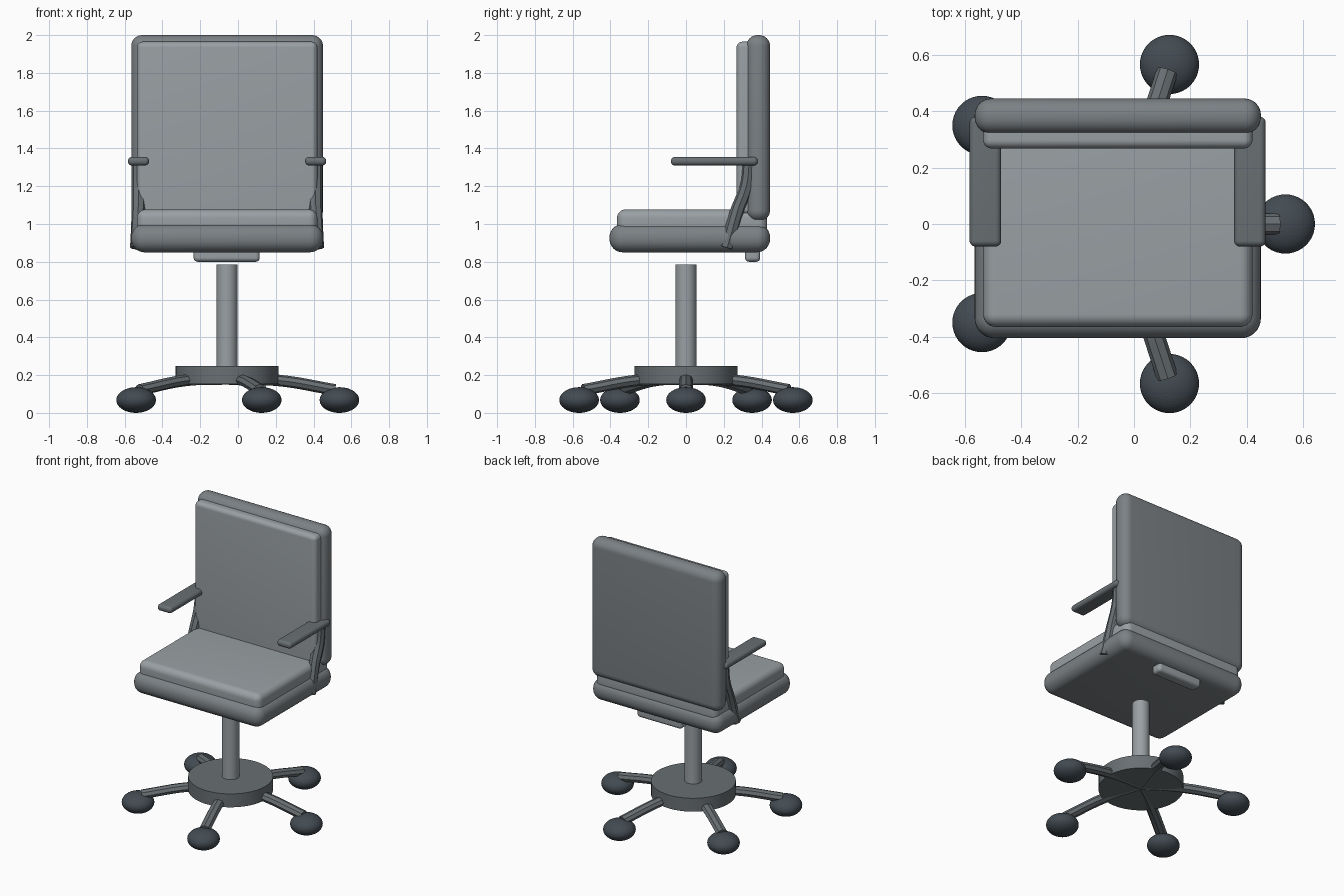
import bpy
from math import cos, sin, radians

if "Cube" in bpy.data.objects:
    bpy.data.objects.remove(bpy.data.objects["Cube"])

CX = -0.058  # chair axis in x


def material(name, rgb):
    m = bpy.data.materials.new(name)
    m.diffuse_color = (*rgb, 1)
    m.use_nodes = True
    m.node_tree.nodes["Principled BSDF"].inputs["Base Color"].default_value = m.diffuse_color
    return m


DARK = material("dark_slate", (0.055, 0.07, 0.085))
FRAME = material("frame_grey", (0.14, 0.16, 0.17))
SHELL = material("shell_grey", (0.2, 0.22, 0.235))
PAD = material("pad_grey", (0.32, 0.35, 0.37))


def finish(ob, name, mat, smooth=True):
    ob.name = name
    ob.data.materials.append(mat)
    if smooth:
        bpy.ops.object.shade_smooth_by_angle(angle=radians(35))
    return ob


def slab(name, x, y, z, radius, mat):
    """Rounded box from (min, max) ranges."""
    bpy.ops.mesh.primitive_cube_add(size=1, location=[(a + b) / 2 for a, b in (x, y, z)])
    ob = bpy.context.object
    ob.scale = [b - a for a, b in (x, y, z)]
    bpy.ops.object.transform_apply(location=False, rotation=False, scale=True)
    mod = ob.modifiers.new("round", 'BEVEL')
    mod.width, mod.segments = radius, 8
    bpy.ops.object.modifier_apply(modifier="round")
    return finish(ob, name, mat)


def cylinder(name, radius, z0, z1, mat):
    bpy.ops.mesh.primitive_cylinder_add(vertices=48, radius=radius, depth=z1 - z0,
                                        location=(CX, 0, (z0 + z1) / 2))
    return finish(bpy.context.object, name, mat)


def tube(name, pts, radius, mat, squash=1.0):
    """Eight-sided swept bar, optionally flattened in z."""
    cu = bpy.data.curves.new(name, 'CURVE')
    cu.dimensions = '3D'
    cu.bevel_depth, cu.bevel_resolution = radius, 2
    cu.resolution_u = 6
    cu.use_fill_caps = True
    cu.twist_mode = 'Z_UP'
    sp = cu.splines.new('BEZIER')
    sp.use_smooth = False
    sp.bezier_points.add(len(pts) - 1)
    for bp, (px, py, pz) in zip(sp.bezier_points, pts):
        bp.co = (px, py, pz / squash)
        bp.handle_left_type = bp.handle_right_type = 'AUTO'
    ob = bpy.data.objects.new(name, cu)
    ob.scale.z = squash
    bpy.context.collection.objects.link(ob)
    cu.materials.append(mat)
    return ob


# Seat and backrest, each a shell with a cushion
slab("seat_shell", (-0.565, 0.45), (-0.405, 0.445), (0.85, 1.0), 0.07, SHELL)
slab("seat_cushion", (-0.535, 0.42), (-0.365, 0.43), (0.94, 1.077), 0.045, PAD)
slab("back_shell", (-0.565, 0.45), (0.32, 0.445), (1.015, 2.0), 0.058, SHELL)
slab("back_cushion", (-0.535, 0.42), (0.268, 0.39), (1.05, 1.965), 0.03, PAD)

# Bracket under the seat
slab("under_bracket", (-0.235, 0.115), (0.312, 0.393), (0.80, 0.88), 0.022, PAD)

# Armrests
for side, s in (("left", -1), ("right", 1)):
    c = CX + s * 0.469
    slab(f"arm_pad_{side}", (c - 0.056, c + 0.056), (-0.08, 0.38), (1.31, 1.355), 0.021, FRAME)
    tube(f"arm_support_{side}",
         [(c, 0.335, 1.33), (c, 0.32, 1.2), (c, 0.268, 1.06), (c + s * 0.008, 0.212, 0.875)],
         0.037, FRAME)

# Column and hub
cylinder("column", 0.056, 0.2, 0.785, PAD)
cylinder("hub", 0.273, 0.152, 0.247, FRAME)

# Five legs with castors
for i in range(5):
    a = radians(72 * i)
    tube(f"leg_{i + 1}",
         [(CX + r * cos(a), r * sin(a), z) for r, z in ((0, 0.18), (0.27, 0.172), (0.57, 0.122))],
         0.038, FRAME, 0.8)
    bpy.ops.mesh.primitive_ico_sphere_add(
        subdivisions=4, radius=1,
        location=(CX + 0.595 * cos(a), 0.595 * sin(a), 0.068))
    castor = bpy.context.object
    castor.scale = (0.105, 0.105, 0.068)
    finish(castor, f"castor_{i + 1}", DARK, smooth=False)
